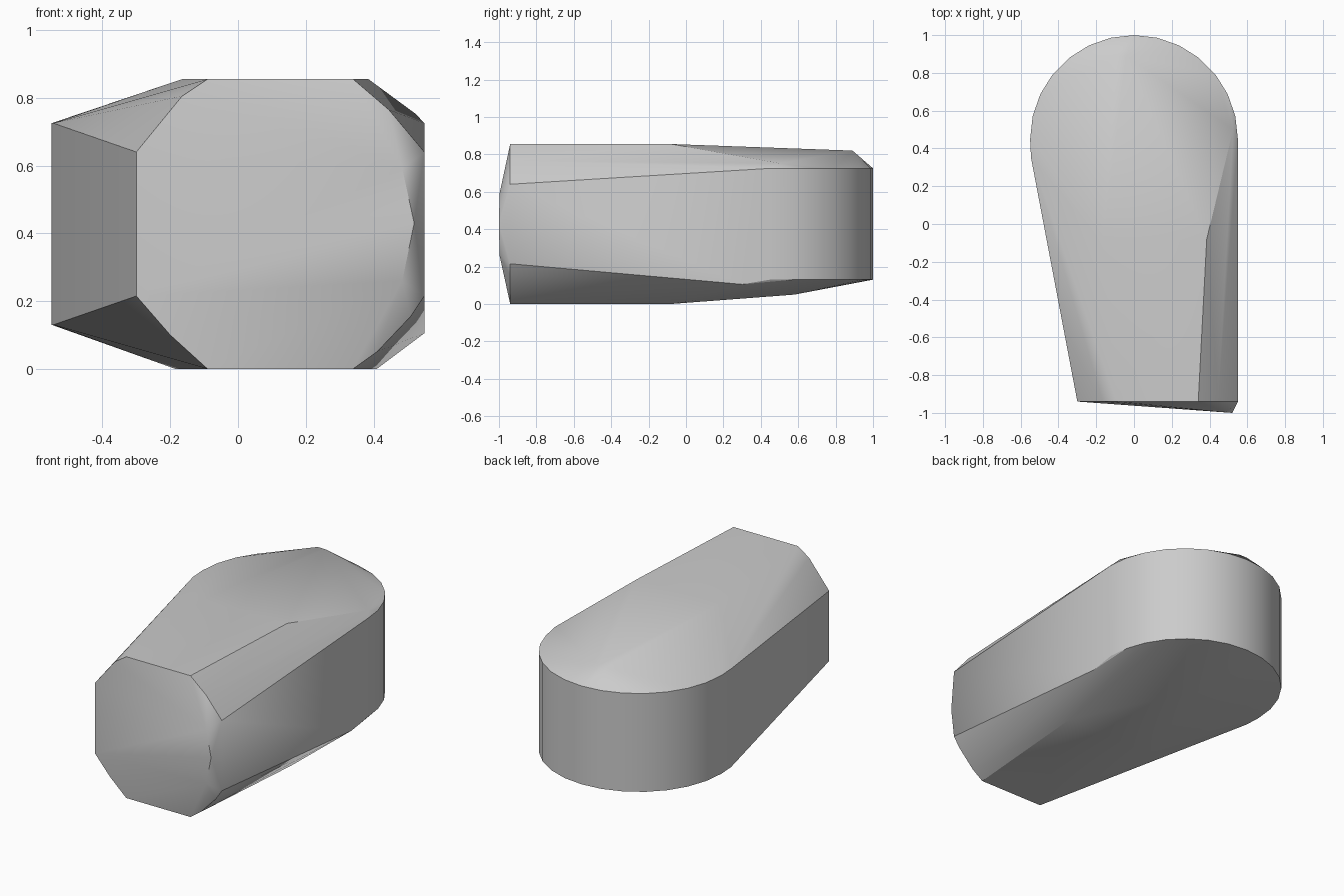
import bpy, bmesh, math

cube = bpy.data.objects.get("Cube")
if cube:
    bpy.data.objects.remove(cube, do_unlink=True)

grey = bpy.data.materials.new("plain grey")
grey.use_nodes = True
colour = (0.6, 0.6, 0.6, 1)
grey.diffuse_color = colour
grey.node_tree.nodes["Principled BSDF"].inputs["Base Color"].default_value = colour

# Rounded back wall: a half circle, ending in the tapering side
points = []
segments = 14
for i in range(segments + 1):
    a = math.pi * i / segments
    x, y = 0.55 * math.cos(a), 0.45 + 0.55 * math.sin(a)
    points += [(x, y, 0.13), (x, y, 0.725)]
points += [(-0.545, 0.35, 0.13), (-0.545, 0.35, 0.725)]

# Front face outline, cut at the corners
front = [(-0.30, 0.215), (-0.20, 0.10), (-0.09, 0), (0.34, 0), (0.41, 0.05),
         (0.51, 0.155), (0.55, 0.215), (0.55, 0.64), (0.445, 0.765),
         (0.34, 0.855), (-0.09, 0.855), (-0.165, 0.805), (-0.30, 0.64)]
points += [(x, -0.94, z) for x, z in front]

# Slight bulge at one side of the front face
points += [(0.485, -0.997, 0.26), (0.52, -1, 0.43), (0.485, -0.997, 0.59)]

# Top: flat over the front half, sloping gently to the back
points += [(-0.165, -0.1, 0.855), (0.385, -0.08, 0.855), (0.525, 0.5, 0.752),
           (-0.09, 0.89, 0.82), (-0.04, 0.89, 0.82)]

# Underside: flat over the front half, rising to the back
points += [(-0.185, -0.1, 0), (0.41, -0.08, 0), (0.55, 0.3, 0.105),
           (0, 0.58, 0.05)]

# Convex body wrapped round all of these points
bm = bmesh.new()
for p in points:
    bm.verts.new(p)
bmesh.ops.convex_hull(bm, input=bm.verts[:])
bmesh.ops.delete(bm, geom=[v for v in bm.verts if not v.link_faces], context="VERTS")
bmesh.ops.dissolve_limit(bm, angle_limit=math.radians(0.5),
                         verts=bm.verts[:], edges=bm.edges[:])
bmesh.ops.recalc_face_normals(bm, faces=bm.faces[:])
mesh = bpy.data.meshes.new("body")
bm.to_mesh(mesh)
bm.free()
mesh.materials.append(grey)
body = bpy.data.objects.new("body", mesh)
bpy.context.collection.objects.link(body)

bpy.context.view_layer.objects.active = body
body.select_set(True)
bpy.ops.object.shade_smooth_by_angle(angle=math.radians(30))
